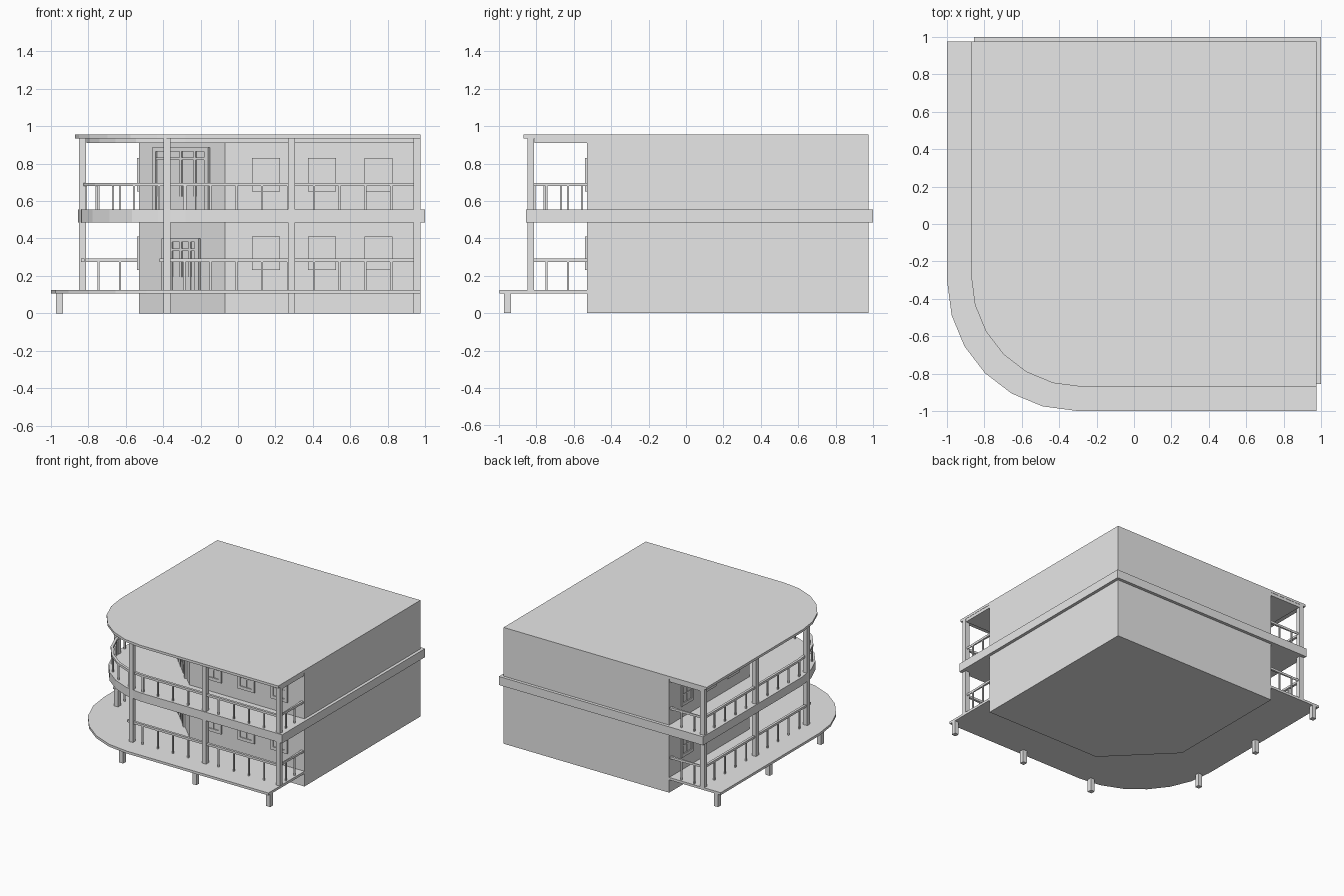
import bpy, bmesh, math
from mathutils import Matrix, Vector

cube = bpy.data.objects.get("Cube")
if cube:
    bpy.data.objects.remove(cube, do_unlink=True)

grey = bpy.data.materials.new("plain_grey")
grey.use_nodes = True
grey.diffuse_color = (0.8, 0.8, 0.8, 1)
grey.node_tree.nodes["Principled BSDF"].inputs["Base Color"].default_value = (0.8, 0.8, 0.8, 1)


def finish(name, bm):
    bmesh.ops.recalc_face_normals(bm, faces=bm.faces)
    mesh = bpy.data.meshes.new(name)
    bm.to_mesh(mesh)
    bm.free()
    mesh.materials.append(grey)
    obj = bpy.data.objects.new(name, mesh)
    bpy.context.collection.objects.link(obj)
    return obj


def prism(name, outline, z0, z1):
    """Extrude a flat outline upwards."""
    bm = bmesh.new()
    face = bm.faces.new([bm.verts.new((x, y, z0)) for x, y in outline])
    top = bmesh.ops.extrude_face_region(bm, geom=[face])["geom"]
    bmesh.ops.translate(bm, vec=(0, 0, z1 - z0),
                        verts=[v for v in top if isinstance(v, bmesh.types.BMVert)])
    return finish(name, bm)


def boxes(name, items, matrix=Matrix(), both=False):
    """Boxes given as x, y, z spans; both also mirrors them across the plan diagonal."""
    bm = bmesh.new()
    if both:
        items = items + [(y, x, z) for x, y, z in items]
    for spans in items:
        mid = Vector([(a + b) / 2 for a, b in spans])
        size = Vector([b - a for a, b in spans])
        bmesh.ops.create_cube(bm, size=1,
                              matrix=matrix @ Matrix.Translation(mid) @ Matrix.Diagonal(size).to_4x4())
    return finish(name, bm)


def around(c, w):
    return (c - w / 2, c + w / 2)


def corner(c, r):
    """Points of the rounded corner, from the right side to the front."""
    return [(c - r * math.cos(math.radians(a)), c - r * math.sin(math.radians(a)))
            for a in range(0, 91, 15)]


def plan(edge, c, far):
    return [(edge, far)] + corner(c, c - edge) + [(far, edge), (far, far)]


def rail(name, path, z):
    """Square handrail swept along a plan path."""
    bm = bmesh.new()
    rings = []
    for i, p in enumerate(path):
        a, b = path[max(i - 1, 0)], path[min(i + 1, len(path) - 1)]
        d = Vector((b[0] - a[0], b[1] - a[1], 0)).normalized()
        side = Vector((-d.y, d.x, 0)) * 0.01
        base = Vector((p[0], p[1], z))
        up = Vector((0, 0, 0.009))
        rings.append([bm.verts.new(base + s * side + t * up)
                      for s, t in ((1, 1), (1, -1), (-1, -1), (-1, 1))])
    for r, s in zip(rings, rings[1:]):
        for k in range(4):
            bm.faces.new((r[k], r[k - 1], s[k - 1], s[k]))
    bm.faces.new(rings[0])
    bm.faces.new(rings[-1])
    return finish(name, bm)


WALL, FAR, LINE = -0.53, 0.975, -0.83
DECK, FLOOR = 0.125, 0.555

# Building mass with a chamfered entrance corner, and the three slabs
prism("building_walls", [(WALL, FAR), (WALL, -0.07), (-0.07, WALL), (FAR, WALL), (FAR, FAR)], 0, 0.94)
prism("ground_deck", plan(-0.998, -0.31, FAR), 0.105, DECK)
prism("upper_floor", plan(-0.855, -0.28, 1.0), 0.485, FLOOR)
prism("roof", plan(-0.87, -0.28, FAR), 0.935, 0.955)
prism("roof_soffit", plan(-0.81, -0.28, FAR - 0.002), 0.91, 0.937)

# Columns and the stubs under the deck
post_x = (-0.38, 0.285, 0.956)
boxes("columns", [(around(x, 0.037), around(LINE, 0.037), (DECK, 0.936)) for x in post_x[:2]], both=True)
boxes("end_columns", [(around(post_x[2], 0.037), around(LINE, 0.037), (DECK, 0.936))], both=True)
boxes("deck_stubs", [(around(x, 0.037), around(-0.955, 0.037), (0, 0.106)) for x in post_x], both=True)

# Handrails: the upper one runs round the corner, the lower one leaves the entrance open
end = post_x[2]
rail("upper_handrail", [(WALL, end), (LINE, end)] + corner(-0.28, 0.55) + [(end, LINE), (end, WALL)], 0.688)
rail("lower_handrail_front", [(-0.42, LINE), (end, LINE), (end, WALL)], 0.284)
rail("lower_handrail_side", [(LINE, -0.42), (LINE, end), (WALL, end)], 0.284)

# Balusters along the sides, the end returns and the curve
for level, z0, z1 in (("lower", DECK, 0.284), ("upper", FLOOR, 0.688)):
    bars = [(around(-0.285 + 0.138 * i, 0.011), around(LINE, 0.011), (z0, z1)) for i in range(9)]
    bars += [(around(end, 0.011), around(y, 0.011), (z0, z1)) for y in (-0.745, -0.63)]
    boxes(level + "_balusters", bars, both=True)
boxes("curve_balusters", [(around(x, 0.011), around(y, 0.011), (FLOOR, 0.688))
                          for x, y in corner(-0.28, 0.55)])

# Windows: raised frame, pane and glazing bars
for level, z0 in (("lower", 0.23), ("upper", 0.65)):
    frames, panes = [], []
    z1 = z0 + 0.18
    deep = (WALL - 0.011, WALL + 0.01)
    for x in (0.15, 0.45, 0.75):
        for s in (-1, 1):
            frames.append((around(x + s * 0.064, 0.022), deep, (z0, z1)))
        for z in (z0, z1 - 0.025):
            frames.append((around(x, 0.106), deep, (z, z + 0.025)))
        panes.append((around(x, 0.106), (WALL - 0.003, WALL + 0.01), (z0 + 0.02, z1 - 0.02)))
        panes.append((around(x, 0.008), (WALL - 0.007, WALL), (z0 + 0.02, z1 - 0.02)))
        panes.append((around(x, 0.106), (WALL - 0.006, WALL), around((z0 + z1) / 2, 0.008)))
    boxes(level + "_window_frames", frames, both=True)
    boxes(level + "_window_panes", panes, both=True)

# Double doors on the chamfer
turn = Matrix.Translation((-0.30, -0.30, 0)) @ Matrix.Rotation(math.radians(-45), 4, "Z")
for level, half, z0, z1 in (("lower", 0.14, DECK, 0.40), ("upper", 0.212, FLOOR, 0.885)):
    deep = (-0.015, 0.01)
    parts = [(around(s * (half - 0.014), 0.028), deep, (z0, z1)) for s in (-1, 1)]
    parts.append(((-half, half), deep, (z1 - 0.02, z1)))
    parts.append(((-half, half), (-0.013, 0.01), around(z1 - 0.06, 0.014)))
    parts += [(around(u, 0.016), (-0.011, 0.01), (z0, z1)) for u in (-half / 2, 0, half / 2)]
    boxes(level + "_door_frame", parts, turn)
    boxes(level + "_door_leaves", [((-half, half), (-0.004, 0.01), (z0, z1 - 0.01)),
                                   ((-half, half), (-0.009, 0.01), (z0, z0 + 0.07))], turn)
